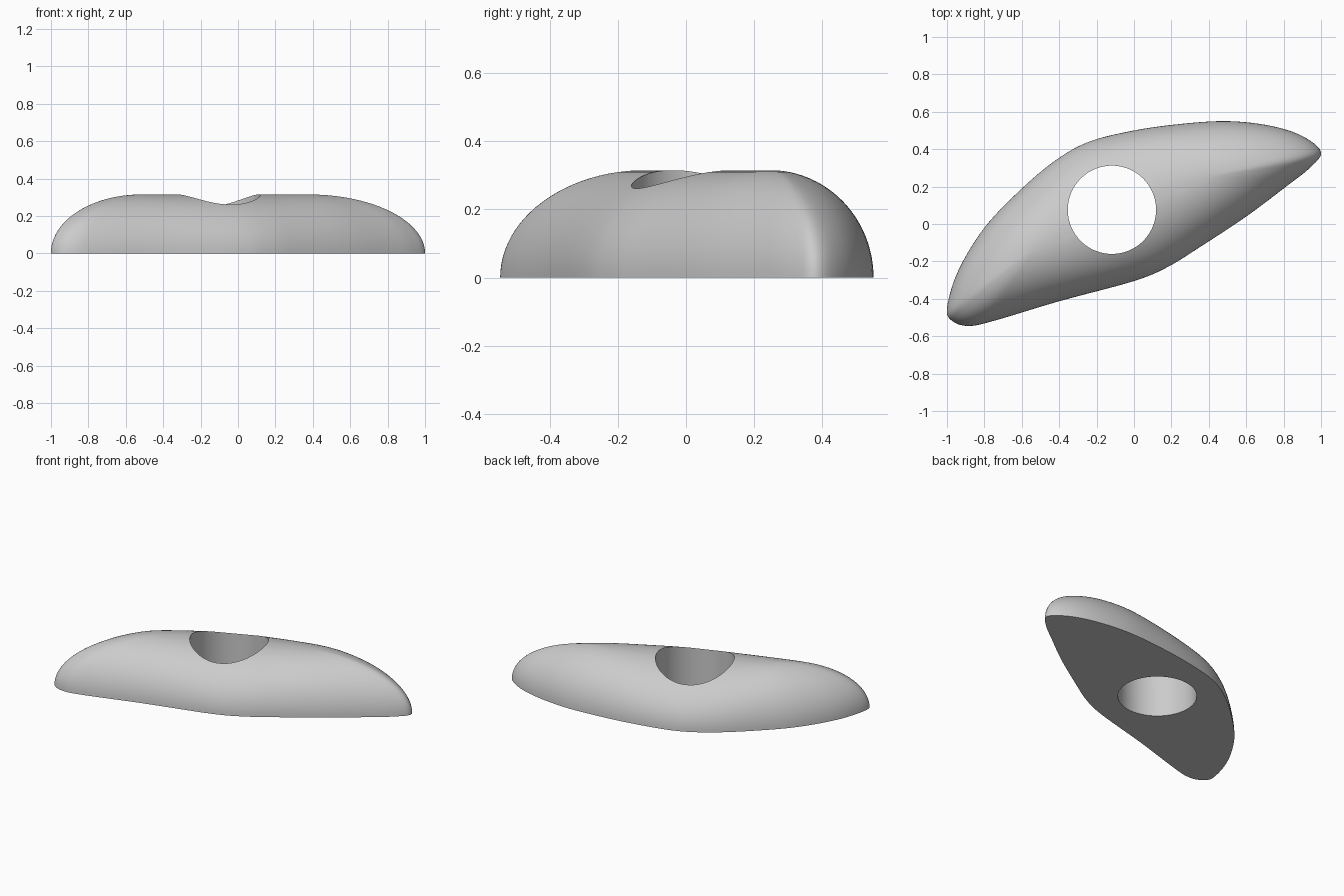
import bpy
import bmesh
import math
from mathutils import Vector

if "Cube" in bpy.data.objects:
    bpy.data.objects.remove(bpy.data.objects["Cube"], do_unlink=True)

HEIGHT = 0.315
OUTLINE = [(-1, -.45), (-.97, -.52), (-.88, -.545), (-.74, -.515), (-.4, -.413),
           (0, -.305), (.18, -.23), (.35, -.125), (.6, .04), (.8, .19), (.94, .3),
           (1, .385), (.9, .47), (.73, .525), (.5, .55), (.25, .535), (0, .5),
           (-.24, .44), (-.42, .34), (-.61, .18), (-.8, -.02), (-.94, -.25)]
SPINE_A, SPINE_B = Vector((-.52, -.12)), Vector((.38, .25))


def smooth_loop(points, steps):
    """Closed Catmull-Rom curve through the points."""
    pts = [Vector(p) for p in points]
    n = len(pts)
    loop = []
    for i in range(n):
        a, b, c, d = (pts[(i + k) % n] for k in (-1, 0, 1, 2))
        for s in range(steps):
            t = s / steps
            loop.append(b + (c - a) * t / 2 + (a - b * 2.5 + c * 2 - d / 2) * t**2
                        + ((b - c) * 3 + d - a) / 2 * t**3)
    return loop


def spine_point(p):
    """Nearest point on the ridge line, eased at both ends."""
    axis = SPINE_B - SPINE_A
    u = (p - SPINE_A).dot(axis) / axis.length_squared
    ease = 0.12
    soft = lambda v: (v + math.sqrt(v * v + ease * ease)) / 2
    u = soft(u) - soft(u - 1)
    return SPINE_A + axis * u


# Painted finish
grey = bpy.data.materials.new("plain grey")
grey.use_nodes = True
grey.diffuse_color = (.6, .6, .6, 1)
grey.node_tree.nodes["Principled BSDF"].inputs["Base Color"].default_value = (.6, .6, .6, 1)

# Domed body: outline drawn in towards the ridge along a quarter ellipse
bm = bmesh.new()
outline = smooth_loop(OUTLINE, 6)
RINGS = 24
rings = []
for r in range(RINGS):
    angle = math.pi / 2 * r / RINGS
    ring = []
    for p in outline:
        q = spine_point(p)
        xy = q + (p - q) * math.cos(angle)
        ring.append(bm.verts.new((xy.x, xy.y, HEIGHT * math.sin(angle))))
    rings.append(ring)
count = len(outline)
for low, high in zip(rings, rings[1:]):
    for i in range(count):
        j = (i + 1) % count
        bm.faces.new((low[i], low[j], high[j], high[i]))
bm.faces.new(rings[-1])
bm.faces.new(list(reversed(rings[0])))
bmesh.ops.recalc_face_normals(bm, faces=bm.faces)
mesh = bpy.data.meshes.new("domed_body")
bm.to_mesh(mesh)
bm.free()
body = bpy.data.objects.new("domed_body", mesh)
bpy.context.collection.objects.link(body)
mesh.materials.append(grey)

# Round through hole
bpy.ops.mesh.primitive_cylinder_add(vertices=96, radius=.236, depth=2, location=(-.118, .076, 0))
cutter = bpy.context.object
cutter.name = "hole_cutter"
cutter.data.materials.append(grey)
cut = body.modifiers.new("hole", "BOOLEAN")
cut.operation = "DIFFERENCE"
cut.solver = "EXACT"
cut.object = cutter

bpy.ops.object.select_all(action="DESELECT")
body.select_set(True)
bpy.context.view_layer.objects.active = body
bpy.ops.object.modifier_apply(modifier="hole")
bpy.data.objects.remove(cutter, do_unlink=True)
bpy.ops.object.shade_smooth_by_angle(angle=math.radians(40))
